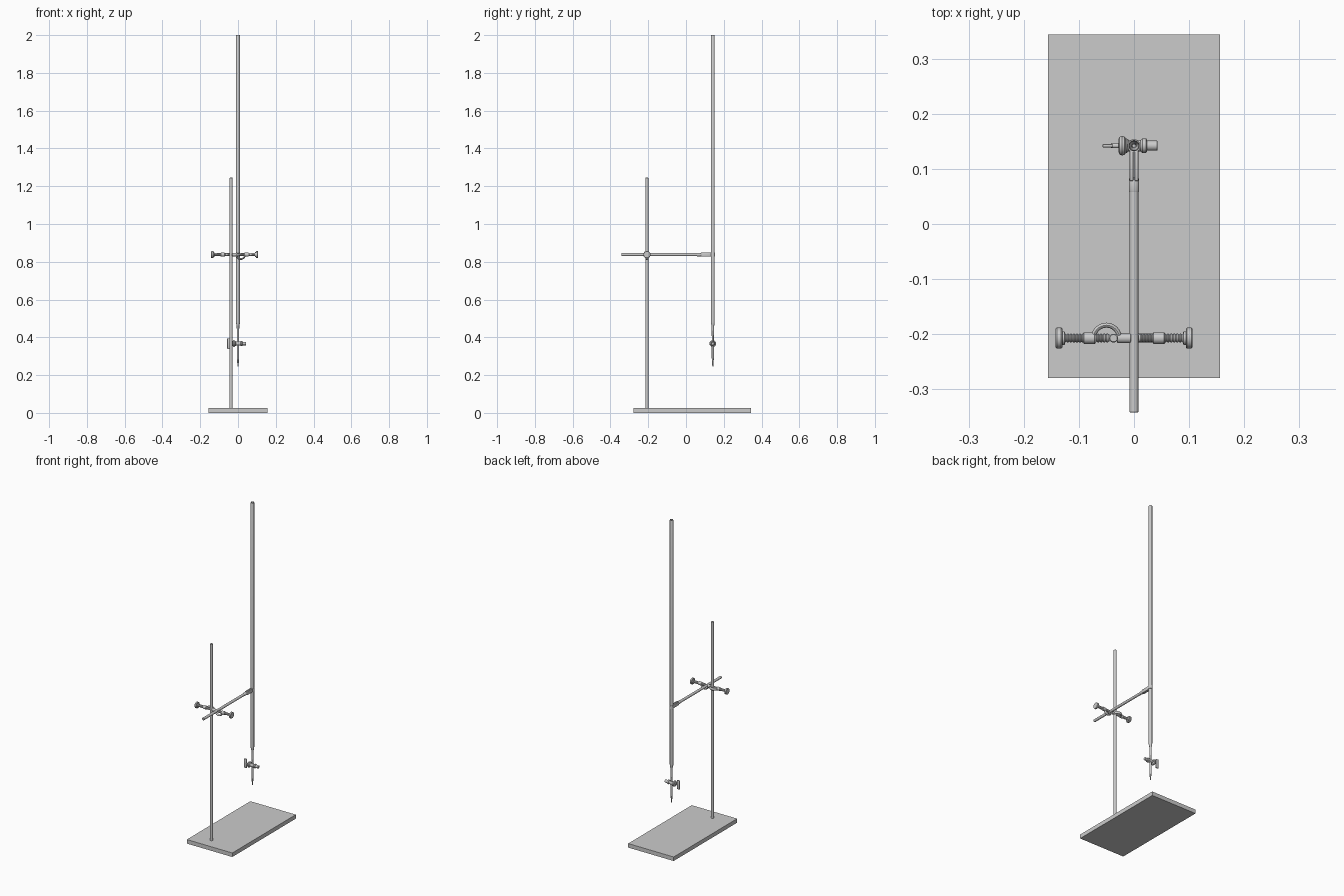
import bpy, bmesh
from math import sin, cos, pi
from mathutils import Vector

if "Cube" in bpy.data.objects:
    bpy.data.objects.remove(bpy.data.objects["Cube"])

STAND = (-0.037, -0.207)      # x, y of the upright rod
BURETTE_Y = 0.142
CLAMP_Z = 0.838
COCK_Z = 0.367


def finish(name, bm, smooth=True):
    bmesh.ops.remove_doubles(bm, verts=bm.verts, dist=1e-6)
    bmesh.ops.recalc_face_normals(bm, faces=bm.faces)
    me = bpy.data.meshes.new(name)
    bm.to_mesh(me)
    bm.free()
    ob = bpy.data.objects.new(name, me)
    bpy.context.collection.objects.link(ob)
    if smooth:
        bpy.ops.object.select_all(action='DESELECT')
        ob.select_set(True)
        bpy.context.view_layer.objects.active = ob
        bpy.ops.object.shade_smooth_by_angle(angle=0.6)
    return ob


def skin(name, rings, closed_ring=True, cap=False):
    """Bridge successive rings of points with quads."""
    bm = bmesh.new()
    vs = [[bm.verts.new(p) for p in ring] for ring in rings]
    n = len(vs[0])
    for a, b in zip(vs, vs[1:]):
        for i in range(n):
            j = (i + 1) % n
            bm.faces.new((a[i], a[j], b[j], b[i]))
    if cap:
        bm.faces.new(vs[0])
        bm.faces.new(vs[-1])
    return finish(name, bm)


def lathe(name, profile, origin, axis='Z', n=32):
    """Revolve (radius, height) points round an axis through origin."""
    o = Vector(origin)
    rings = []
    for r, h in profile:
        ring = []
        for i in range(n):
            c, s = r * cos(2 * pi * i / n), r * sin(2 * pi * i / n)
            ring.append(o + Vector({'Z': (c, s, h), 'X': (h, c, s), 'Y': (s, h, c)}[axis]))
        rings.append(ring)
    return skin(name, rings)


def rod(name, r, a, b, origin, axis='Z'):
    e = 0.0015
    return lathe(name, [(0, a), (r - e, a), (r, a + e), (r, b - e), (r - e, b), (0, b)],
                 origin, axis)


def box(name, lo, hi, bevel=0.0):
    bm = bmesh.new()
    bmesh.ops.create_cube(bm, size=1)
    for v in bm.verts:
        v.co = [(l + h) / 2 + c * (h - l) for c, l, h in zip(v.co, lo, hi)]
    if bevel:
        bmesh.ops.bevel(bm, geom=bm.edges[:], offset=bevel, segments=2, affect='EDGES', profile=0.5)
    return finish(name, bm, smooth=bevel > 0)


# Stand
box("base_plate", (-0.156, -0.279, 0), (0.156, 0.344, 0.025))
rod("upright_rod", 0.008, 0.02, 1.245, (*STAND, 0))

# Boss head: two hooks, screws and knobs, mirrored about the middle block
MID = -0.018
boss = (MID, STAND[1], CLAMP_Z)
rod("boss_block", 0.009, -0.013, 0.013, boss, 'X')


def hook(name, side, out):
    c = Vector((MID + side * 0.032, STAND[1], CLAMP_Z))
    across = Vector((0, 1, 0)).cross(Vector((1, 0, 0))) if out.y else Vector((0, 1, 0))
    rings = []
    for k in range(21):
        t = pi * k / 20
        d = Vector((cos(t), 0, 0)) + out * sin(t)
        rings.append([c + d * (0.0235 + 0.0045 * cos(u)) + across * 0.008 * sin(u)
                      for u in (2 * pi * i / 16 for i in range(16))])
    skin(name, rings, cap=True)


for label, s, out in (("left", -1, Vector((0, 1, 0))), ("right", 1, Vector((0, 0, -1)))):
    hook(label + "_hook", s, out)
    rod(label + "_sleeve", 0.0105, *sorted((s * 0.052, s * 0.074)), boss, 'X')
    # threaded screw: zigzag profile
    thread = [(0, s * 0.026), (0.006, s * 0.026)]
    for k in range(15):
        h = 0.028 + k * 0.0055
        thread += [(0.0065, s * h), (0.008, s * (h + 0.0015)),
                   (0.008, s * (h + 0.0035)), (0.0065, s * (h + 0.005))]
    thread += [(0, s * 0.112)]
    lathe(label + "_screw", thread, boss, 'X', 20)
    lathe(label + "_knob", [(r, s * h) for r, h in (
        (0, 0.107), (0.010, 0.107), (0.0125, 0.108), (0.0125, 0.112), (0.017, 0.112),
        (0.019, 0.114), (0.019, 0.122), (0.017, 0.124), (0, 0.124))], boss, 'X')

# Horizontal clamp arm with two fingers and a collar round the tube
rod("clamp_arm", 0.008, -0.342, 0.085, (0, 0, CLAMP_Z), 'Y')
lathe("clamp_socket", [(0, 0.058), (0.0085, 0.058), (0.0095, 0.061), (0.0095, 0.08),
                       (0.008, 0.084), (0, 0.084)], (0, 0, CLAMP_Z), 'Y')
for label, s in (("left", -1), ("right", 1)):
    x0, x1 = sorted((s * 0.001, s * 0.008))
    box(label + "_clamp_finger", (x0, 0.078, CLAMP_Z - 0.011), (x1, 0.134, CLAMP_Z + 0.011), 0.002)
lathe("clamp_collar", [(0.0095, -0.011), (0.0118, -0.011), (0.0118, 0.011), (0.0095, 0.011),
                       (0.0095, -0.011)], (0, BURETTE_Y, CLAMP_Z))

# Burette: hollow open-topped tube narrowing to the stem
lathe("burette_tube", [
    (0.0025, COCK_Z), (0.0055, COCK_Z), (0.0055, 0.40), (0.0065, 0.44), (0.0068, 0.46),
    (0.0080, 0.466), (0.0098, 0.474), (0.0100, 0.48), (0.0100, 1.998), (0.0092, 2.0),
    (0.0078, 1.998), (0.0078, 0.478), (0.0040, 0.462), (0.0025, 0.44), (0.0025, COCK_Z)],
    (0, BURETTE_Y, 0))
lathe("burette_tip", [
    (0.0022, COCK_Z), (0.0060, COCK_Z), (0.0060, 0.290), (0.0050, 0.280), (0.0026, 0.246),
    (0.0014, 0.246), (0.0022, 0.285), (0.0022, COCK_Z)], (0, BURETTE_Y, 0))

# Stopcock across the stem
cock = (0, BURETTE_Y, COCK_Z)
lathe("stopcock_barrel", [
    (0, -0.016), (0.0125, -0.016), (0.013, -0.013), (0.0105, -0.010), (0.0105, 0.012),
    (0.0130, 0.015), (0.0130, 0.022), (0.0105, 0.024), (0, 0.024)], cock, 'X')
lathe("stopcock_collar", [
    (0, -0.028), (0.012, -0.028), (0.016, -0.026), (0.0178, -0.022), (0.0165, -0.017),
    (0.012, -0.014), (0, -0.014)], cock, 'X')
rod("stopcock_nut", 0.009, 0.022, 0.043, cock, 'X')
rod("stopcock_stem", 0.0045, -0.042, -0.025, cock, 'X')
box("stopcock_handle", (-0.057, BURETTE_Y - 0.003, COCK_Z - 0.028),
    (-0.038, BURETTE_Y + 0.003, COCK_Z + 0.028), 0.0015)
